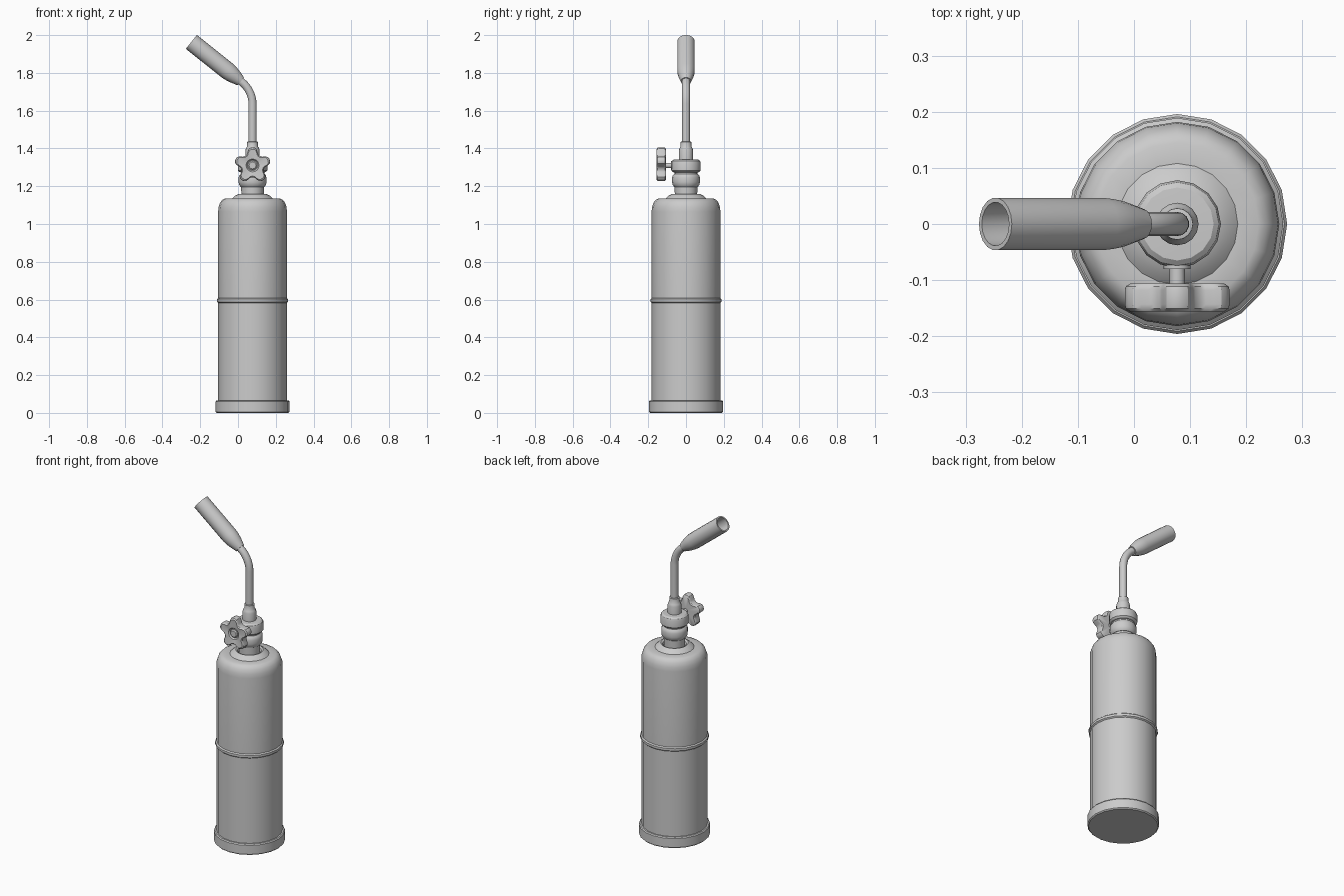
import bpy, bmesh, math
from mathutils import Vector, Matrix

if "Cube" in bpy.data.objects:
    bpy.data.objects.remove(bpy.data.objects["Cube"])

AX = 0.077  # x of the canister axis


def finish(name, bm, angle=32):
    bmesh.ops.remove_doubles(bm, verts=bm.verts, dist=1e-5)
    bmesh.ops.recalc_face_normals(bm, faces=bm.faces)
    me = bpy.data.meshes.new(name)
    bm.to_mesh(me)
    bm.free()
    me.shade_smooth()
    me.set_sharp_from_angle(angle=math.radians(angle))
    ob = bpy.data.objects.new(name, me)
    bpy.context.collection.objects.link(ob)
    return ob


def loft(name, profile, shape, n, matrix, angle=32):
    """Rings of (radius, height) around local z; shape(theta, r) gives the outline."""
    bm = bmesh.new()
    rings = []
    for r, z in profile:
        ring = []
        for i in range(n):
            t = 2 * math.pi * i / n
            q = shape(t, r)
            ring.append(bm.verts.new(matrix @ Vector((q * math.cos(t), q * math.sin(t), z))))
        rings.append(ring)
    for a, b in zip(rings, rings[1:]):
        for i in range(n):
            j = (i + 1) % n
            bm.faces.new((a[i], a[j], b[j], b[i]))
    bm.faces.new(rings[0])
    bm.faces.new(rings[-1])
    return finish(name, bm, angle)


def lathe(name, profile, n=20, origin=(AX, 0, 0), axis=(0, 0, 1)):
    rot = Vector((0, 0, 1)).rotation_difference(Vector(axis)).to_matrix().to_4x4()
    return loft(name, profile, lambda t, r: r, n, Matrix.Translation(origin) @ rot)


# Base ring
lathe("base_ring", [(0.19, 0), (0.196, 0.006), (0.196, 0.06), (0.191, 0.066), (0.17, 0.066)])

# Canister with middle bead, rounded shoulder and raised top
lathe("canister", [
    (0.182, 0.03), (0.182, 0.582), (0.189, 0.588), (0.189, 0.602), (0.182, 0.608),
    (0.182, 1.065), (0.180, 1.09), (0.172, 1.113), (0.160, 1.128), (0.145, 1.135),
    (0.108, 1.135), (0.092, 1.150), (0.076, 1.158), (0.066, 1.152), (0.058, 1.13)])

# Valve body: neck, lower collar, groove, upper collar
lathe("valve_neck", [(0.058, 1.12), (0.061, 1.21), (0.05, 1.22)], 16)
lathe("lower_collar", [
    (0.05, 1.195), (0.063, 1.197), (0.071, 1.207), (0.074, 1.222), (0.074, 1.245),
    (0.070, 1.258), (0.062, 1.266), (0.062, 1.28), (0.05, 1.285)], 16)
lathe("upper_collar", [
    (0.055, 1.272), (0.070, 1.275), (0.078, 1.283), (0.078, 1.322), (0.074, 1.334),
    (0.065, 1.341), (0.030, 1.343)], 16)
lathe("tube_sleeve", [
    (0.038, 1.33), (0.038, 1.39), (0.034, 1.402), (0.029, 1.41), (0.028, 1.435), (0.018, 1.437)], 16)

# Knob stem and boss, pointing to the front
KZ = 1.31
lathe("stem_boss", [(0.024, 0.03), (0.024, 0.08)], 12, (AX, 0, KZ), (0, -1, 0))
lathe("knob_stem", [(0.014, 0.05), (0.014, 0.12)], 12, (AX, 0, KZ), (0, -1, 0))
lathe("knob_hub", [(0.024, 0.12), (0.024, 0.150), (0.018, 0.155)], 16, (AX, 0, KZ), (0, -1, 0))

# Five-lobed knob, one lobe pointing up
face = Matrix.Translation((AX, 0, KZ)) @ Matrix.Rotation(math.pi / 2, 4, 'X')


def lobes(t, r):
    c = math.cos(5 * (t - math.pi / 2))
    return r * (0.85 + 0.17 * math.sin(math.pi / 2 * c)) if r > 0.05 else r


loft("knob", [
    (0.02, 0.106), (0.084, 0.106), (0.092, 0.111), (0.094, 0.118), (0.094, 0.143),
    (0.092, 0.151), (0.084, 0.156), (0.034, 0.152), (0.028, 0.144), (0.02, 0.144)],
    lobes, 60, face)

# Bent gas tube
dirn = Vector((-0.782, 0, 0.623)).normalized()
tip = Vector((-0.247, 0, 1.964))
length = 0.335
start = tip - dirn * length
p0, p1 = Vector((AX, 0, 1.4)), Vector((AX, 0, 1.636))
corner = Vector((AX, 0, 1.706))
p2 = corner + dirn * 0.07
path = [p0]
for i in range(9):
    t = i / 8
    c1, c2 = p1.lerp(corner, 0.6), p2.lerp(corner, 0.6)
    path.append((1 - t)**3 * p1 + 3 * (1 - t)**2 * t * c1 + 3 * (1 - t) * t * t * c2 + t**3 * p2)
path.append(start + dirn * 0.06)
bm = bmesh.new()
rings = []
for k, p in enumerate(path):
    tan = (path[min(k + 1, len(path) - 1)] - path[max(k - 1, 0)]).normalized()
    if k == 1:
        tan = Vector((0, 0, 1))
    side, up = Vector((0, 1, 0)), Vector((0, 1, 0)).cross(tan)
    rings.append([bm.verts.new(p + 0.0215 * (side * math.cos(a) + up * math.sin(a)))
                  for a in (2 * math.pi * i / 14 for i in range(14))])
for a, b in zip(rings, rings[1:]):
    for i in range(14):
        j = (i + 1) % 14
        bm.faces.new((a[i], a[j], b[j], b[i]))
bm.faces.new(rings[0])
bm.faces.new(rings[-1])
finish("gas_tube", bm)

# Hollow burner nozzle
lathe("burner_nozzle", [
    (0.018, 0.0), (0.027, 0.0), (0.040, 0.044), (0.0445, 0.068), (0.047, 0.092),
    (0.047, length), (0.039, length), (0.039, 0.10), (0.02, 0.06)], 18, start, dirn)
